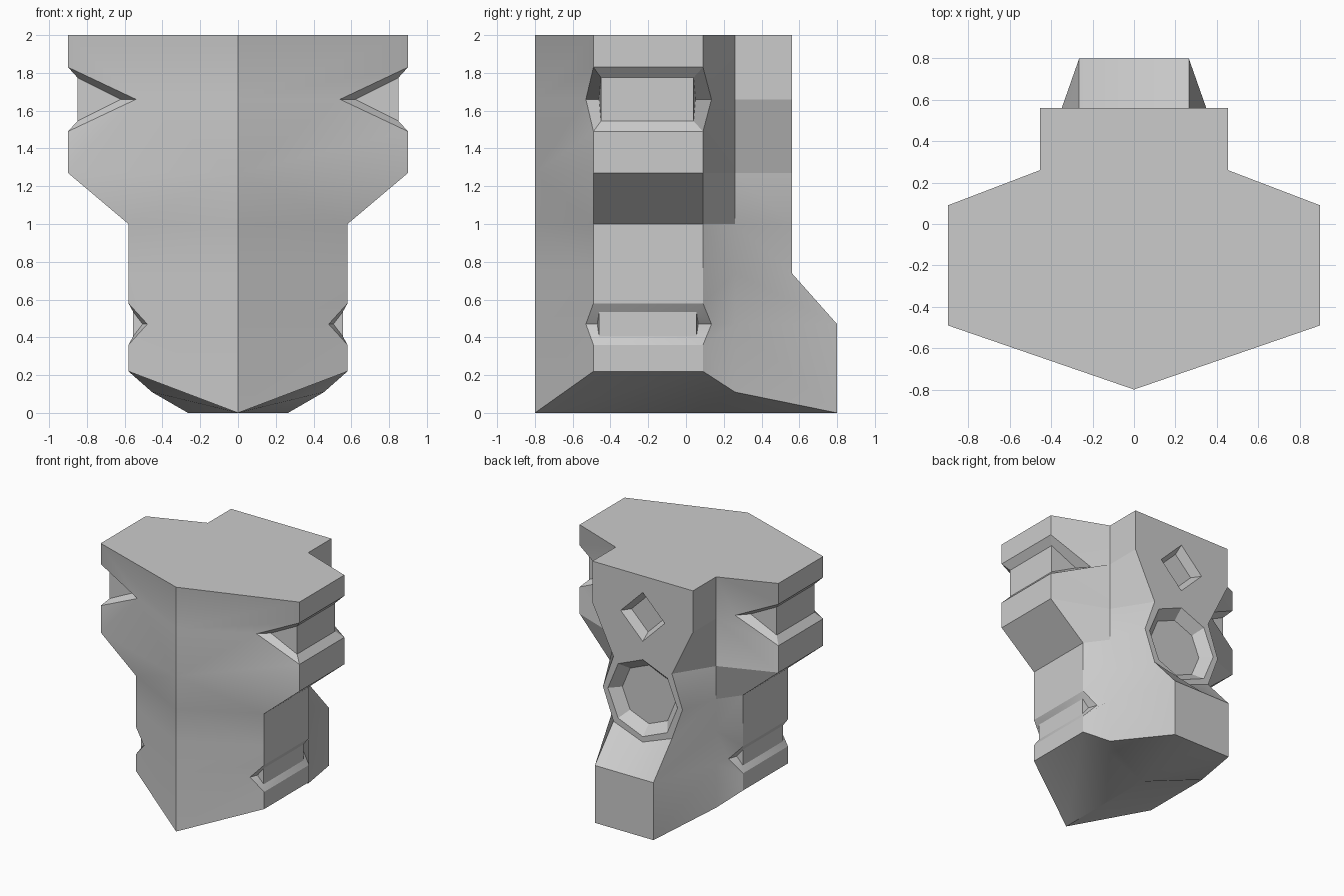
import bpy
import bmesh
from math import sin, cos, pi, radians
from mathutils import Vector

cube = bpy.data.objects.get("Cube")
if cube:
    bpy.data.objects.remove(cube, do_unlink=True)

bm = bmesh.new()
BACK = 0.56
BANDS = [2.0, 1.66, 1.27, 1.0, 0.74, 0.47, 0.0]


def face(*points):
    return bm.faces.new([bm.verts.new(p) for p in points])


def span(column, top, bottom):
    """Points of a vertical column between two levels, from the top down."""
    return [p for level, p in column if bottom <= level <= top]


def strip(left, right, bands):
    for top, bottom in bands:
        face(*span(left, top, bottom), *reversed(span(right, top, bottom)))


def side_column(y, apex_y):
    """Side corner with wide shoulders, a narrow waist and two notch tips."""
    widths = [(2.0, 0.9), (1.83, 0.9), (1.66, 0.54), (1.49, 0.9), (1.27, 0.9), (1.0, 0.58),
              (0.74, 0.58), (0.58, 0.58), (0.47, 0.48), (0.36, 0.58), (0.0, 0.58)]
    return [(z, Vector((x, apex_y if z in (1.66, 0.47) else y, z or 0.22))) for z, x in widths]


def notch(top, bottom, x, tip_x, half_height, y_front, y_back):
    """Sunken panel which tapers to a tip around both corners."""
    mid = (span(corner_front, top, bottom)[1]).z
    outer = span(corner_front, top, bottom) + span(corner_back, top, bottom)[::-1]
    inner = []
    for y, tip_y, d in ((y_front, y_front - 0.01, 1), (y_back, y_back + 0.01, -1)):
        inner += [Vector((x, y, mid + d * half_height)), Vector((tip_x, tip_y, mid)),
                  Vector((x, y, mid - d * half_height))]
    for i in range(6):
        j = (i + 1) % 6
        face(outer[i], outer[j], inner[j], inner[i])
    face(inner[0], inner[2], inner[3], inner[5])
    face(*inner[:3])
    face(*inner[3:])


def recess(z, sides, rim_radius, floor_radius, depth):
    """Right half of a tapered polygonal recess in the back; returns its rim."""
    def arc(r, y):
        angles = [-pi / 2 + 2 * pi * i / sides for i in range(sides // 2 + 1)]
        return [Vector((r * cos(a), y, z + r * sin(a))) for a in angles]
    rim, floor = arc(rim_radius, BACK), arc(floor_radius, BACK - depth)
    for i in range(len(rim) - 1):
        face(rim[i], rim[i + 1], floor[i + 1], floor[i])
    face(*floor)
    return rim


# Vertical columns around the right half of the body
ridge = [(z, Vector((0, -0.8, z))) for z in BANDS]
corner_front = side_column(-0.49, -0.53)
corner_back = side_column(0.09, 0.135)
inner_corner = [(z, Vector((0.455, 0.26, z or 0.11))) for z in BANDS]
back_widths = [0.455, 0.455, 0.265, 0.36, 0.265, 0.265, 0.265]
back_edge = [(z, Vector((x, BACK if z > 0.5 else 0.8, z))) for z, x in zip(BANDS, back_widths)]

# Outer walls
pairs = list(zip(BANDS, BANDS[1:]))
strip(ridge, corner_front, pairs)
strip(corner_back, inner_corner, pairs)
strip(inner_corner, back_edge, pairs)
strip(corner_front, corner_back, [(2.0, 1.83), (1.49, 1.27), (1.27, 1.0), (1.0, 0.58), (0.36, 0.0)])

# Side notches
notch(1.83, 1.49, 0.85, 0.62, 0.115, -0.45, 0.04)
notch(0.58, 0.36, 0.555, 0.505, 0.065, -0.46, 0.055)

# Top
columns = [ridge, corner_front, corner_back, inner_corner, back_edge]
face(*[c[0][1] for c in columns], Vector((0, BACK, 2)))

# Back panel with octagonal and diamond recesses
dip = Vector((0, BACK, 0.64))
octagon = recess(1.0, 8, 0.315, 0.24, 0.08)
diamond = recess(1.665, 4, 0.2, 0.15, 0.07)
face(Vector((0, BACK, 2)), *span(back_edge, 2, 0.74), dip, *octagon, *diamond)

# Rear foot
foot = [Vector((0, 0.8, z)) for z in (0.47, 0)]
face(back_edge[4][1], back_edge[5][1], foot[0], dip)
face(back_edge[5][1], back_edge[6][1], foot[1], foot[0])

# Faceted underside
hub = Vector((0, 0.09, 0))
base = [c[-1][1] for c in columns]
face(base[0], base[1], base[2], hub)
face(hub, base[2], base[3])
face(hub, base[3], base[4])
face(hub, base[4], foot[1])

# Mirror the half and weld it into a closed body
bmesh.ops.remove_doubles(bm, verts=bm.verts[:], dist=0.0005)
bmesh.ops.mirror(bm, geom=bm.verts[:] + bm.edges[:] + bm.faces[:], axis='X', merge_dist=0.0005)
bmesh.ops.remove_doubles(bm, verts=bm.verts[:], dist=0.0005)
bmesh.ops.recalc_face_normals(bm, faces=bm.faces[:])

mesh = bpy.data.meshes.new("torso_block")
bm.to_mesh(mesh)
bm.free()
body = bpy.data.objects.new("torso_block", mesh)
bpy.context.collection.objects.link(body)

# Single grey finish
grey = bpy.data.materials.new("light_grey")
grey.use_nodes = True
colour = (0.6, 0.6, 0.6, 1)
grey.diffuse_color = colour
grey.node_tree.nodes["Principled BSDF"].inputs["Base Color"].default_value = colour
mesh.materials.append(grey)

bpy.ops.object.select_all(action='DESELECT')
body.select_set(True)
bpy.context.view_layer.objects.active = body
bpy.ops.object.shade_smooth_by_angle(angle=radians(20))
